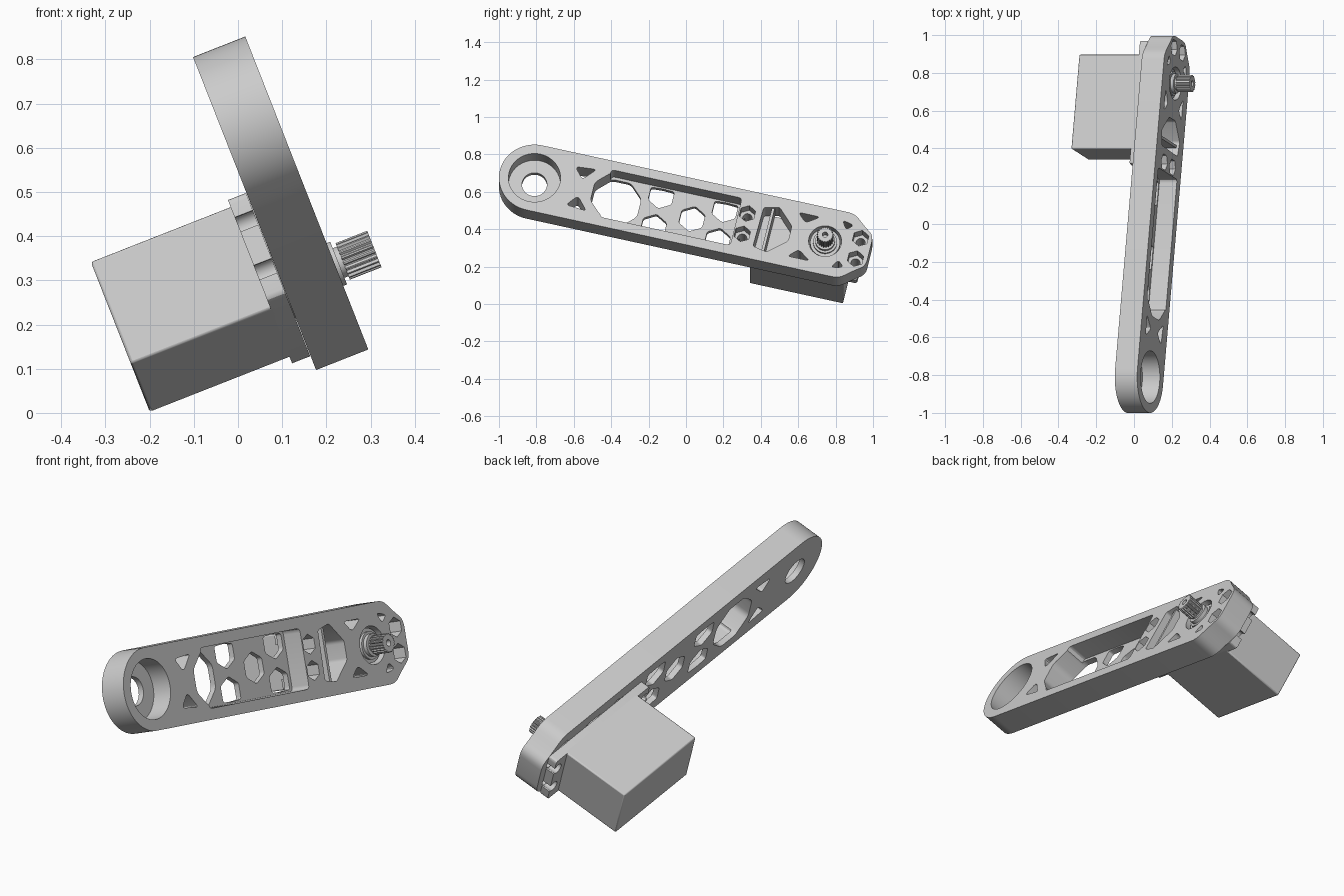
import bpy
import bmesh
from math import sin, cos, pi, radians
from mathutils import Matrix, Vector

default = bpy.data.objects.get("Cube")
if default:
    bpy.data.objects.remove(default, do_unlink=True)

# One grey for the whole assembly
grey = bpy.data.materials.new("plain grey")
grey.use_nodes = True
colour = (0.6, 0.6, 0.6, 1)
grey.diffuse_color = colour
grey.node_tree.nodes["Principled BSDF"].inputs["Base Color"].default_value = colour

# Local frame: X along the arm, Y across it, Z out of its front face
n = Vector((0.931, 0, 0.366)).normalized()
across = Vector((0, 1, 0))
up = n.cross(across)
a = radians(13.2)
u = across * cos(a) - up * sin(a)
v = across * sin(a) + up * cos(a)
FRAME = Matrix((u, v, n)).transposed().to_4x4()

MID = 0.396            # centre line of the arm
BACK, FRONT = 0.2, 0.327
PIVOT, SHAFT = -0.925, 0.671


def prism(name, points, low, high):
    """Extrude a flat outline between two heights."""
    bm = bmesh.new()
    face = bm.faces.new([bm.verts.new((x, y, low)) for x, y in points])
    made = bmesh.ops.extrude_face_region(bm, geom=[face])["geom"]
    top = [e for e in made if isinstance(e, bmesh.types.BMVert)]
    bmesh.ops.translate(bm, verts=top, vec=(0, 0, high - low))
    bmesh.ops.recalc_face_normals(bm, faces=bm.faces)
    mesh = bpy.data.meshes.new(name)
    bm.to_mesh(mesh)
    bm.free()
    mesh.materials.append(grey)
    obj = bpy.data.objects.new(name, mesh)
    obj.matrix_world = FRAME
    bpy.context.collection.objects.link(obj)
    return obj


def ring(x, y, r, sides, turn=0.0):
    return [(x + r * cos(turn + 2 * pi * i / sides),
             y + r * sin(turn + 2 * pi * i / sides)) for i in range(sides)]


def box(x0, x1, y0, y1):
    return [(x0, y0), (x1, y0), (x1, y1), (x0, y1)]


def mirror(points):
    return [(x, 2 * MID - y) for x, y in reversed(points)]


def rounded(points, r, steps=4):
    """Round every corner of an outline."""
    out = []
    for i, p in enumerate(points):
        p = Vector(p)
        before, after = Vector(points[i - 1]), Vector(points[(i + 1) % len(points)])
        d0, d1 = before - p, after - p
        s = p + d0.normalized() * min(r, d0.length * 0.45)
        e = p + d1.normalized() * min(r, d1.length * 0.45)
        for k in range(steps + 1):
            t = k / steps
            q = s * (1 - t) ** 2 + p * 2 * t * (1 - t) + e * t * t
            out.append((q.x, q.y))
    return out


def activate(obj):
    bpy.ops.object.select_all(action="DESELECT")
    obj.select_set(True)
    bpy.context.view_layer.objects.active = obj


def cut(obj, points, low, high):
    """Subtract an extruded outline."""
    cutter = prism("cutter", points, low, high)
    cutter.hide_render = True
    mod = obj.modifiers.new("cut", "BOOLEAN")
    mod.operation = "DIFFERENCE"
    mod.solver = "EXACT"
    mod.object = cutter
    activate(obj)
    bpy.ops.object.modifier_apply(modifier=mod.name)
    bpy.data.objects.remove(cutter, do_unlink=True)


LOW, HIGH = BACK - 0.02, FRONT + 0.02

# Arm plate: round pivot end, chamfered motor end
half = 0.19
lower_end = [(0.79, MID - half), (0.86, 0.267), (0.915, 0.307)]
end = rounded([(0, MID - half)] + lower_end + mirror(lower_end) + [(0, MID + half)], 0.035)
end = [p for p in end if p[0] > 0.1]
cap = [(PIVOT + half * cos(t), MID + half * sin(t))
       for t in (pi / 2 + pi * i / 40 for i in range(41))]
arm = prism("arm_plate", end + cap, BACK, FRONT)

# Bearing seat at the pivot
cut(arm, ring(PIVOT, MID, 0.139, 56), 0.228, HIGH)
cut(arm, ring(PIVOT, MID, 0.067, 40), LOW, 0.25)

# Long pocket, the octagonal opening at its end, and the honeycomb in its floor
cut(arm, rounded(box(-0.535, 0.182, 0.257, 0.535), 0.02), 0.228, HIGH)
cut(arm, rounded(ring(-0.477, MID - 0.004, 0.138, 8, pi / 8), 0.02), LOW, HIGH)
for x, y in ((-0.06, MID), (-0.25, 0.487), (-0.25, 0.305), (0.1, 0.487), (0.1, 0.305)):
    cell = [(p, min(max(q, 0.264), 0.528)) for p, q in ring(x, y, 0.074, 6, pi / 6)]
    cut(arm, rounded(cell, 0.012), LOW, 0.25)

# Weight-saving triangles, in mirrored pairs
for tri in ([(-0.725, 0.508), (-0.675, 0.445), (-0.612, 0.518)],
            [(0.495, 0.525), (0.545, 0.475), (0.615, 0.525)],
            [(0.735, 0.535), (0.765, 0.485), (0.8, 0.52)]):
    for shape in (tri, mirror(tri)):
        cut(arm, rounded(shape, 0.02), LOW, HIGH)

# D-shaped window with an upright rib
window = [(0.302, 0.28), (0.38, 0.265), (0.478, 0.352), (0.478, 0.44),
          (0.39, 0.53), (0.308, 0.51)]
cut(arm, rounded(window, 0.012), LOW, HIGH)
prism("window_rib", box(0.35, 0.365, 0.265, 0.525), BACK, 0.312)

# Shaft bore and hexagonal nut seats
cut(arm, ring(SHAFT, MID, 0.088, 40), LOW, HIGH)
screws = [(x, MID + s * 0.06) for x in (0.23, 0.852) for s in (-1, 1)]
for x, y in screws:
    cut(arm, ring(x, y, 0.046, 6, pi / 6), 0.26, HIGH)
    cut(arm, ring(x, y, 0.025, 20), LOW, 0.28)

# Motor case
case = prism("motor_case", box(0.287, 0.8, 0.264, 0.52), -0.185, 0.17)
bevel = case.modifiers.new("soft_edges", "BEVEL")
bevel.width = 0.006
bevel.segments = 2

# Mounting flange with two open slots at each end
flange = prism("motor_flange", rounded(box(0.205, 0.877, 0.264, 0.52), 0.015), 0.155, BACK - 0.001)
for x, y in screws:
    out = -1 if x < 0.5 else 1
    slot = box(min(x, x + out * 0.08), max(x, x + out * 0.08), y - 0.018, y + 0.018)
    cut(flange, slot, 0.13, 0.22)
    cut(flange, ring(x, y, 0.026, 20), 0.13, 0.22)

# Stepped boss around the output shaft
for name, r, low, high in (("boss_base", 0.08, 0.18, 0.305),
                           ("boss_collar", 0.064, 0.3, 0.318),
                           ("boss_step", 0.052, 0.31, 0.336),
                           ("shaft_neck", 0.036, 0.33, 0.36)):
    prism(name, ring(SHAFT, MID, r, 40), low, high)

# Splined output shaft with a screw hole
teeth = 20
spline = []
for i in range(teeth * 4):
    r = 0.0445 if i % 4 < 2 else 0.039
    t = 2 * pi * i / (teeth * 4)
    spline.append((SHAFT + r * cos(t), MID + r * sin(t)))
shaft = prism("output_shaft", spline, 0.346, 0.423)
cut(shaft, ring(SHAFT, MID, 0.015, 20), 0.38, 0.45)

# Smooth curved walls, keep hard edges
for obj in list(bpy.context.collection.objects):
    if obj.type == "MESH" and grey.name in obj.data.materials:
        activate(obj)
        bpy.ops.object.shade_smooth_by_angle(angle=radians(25))
